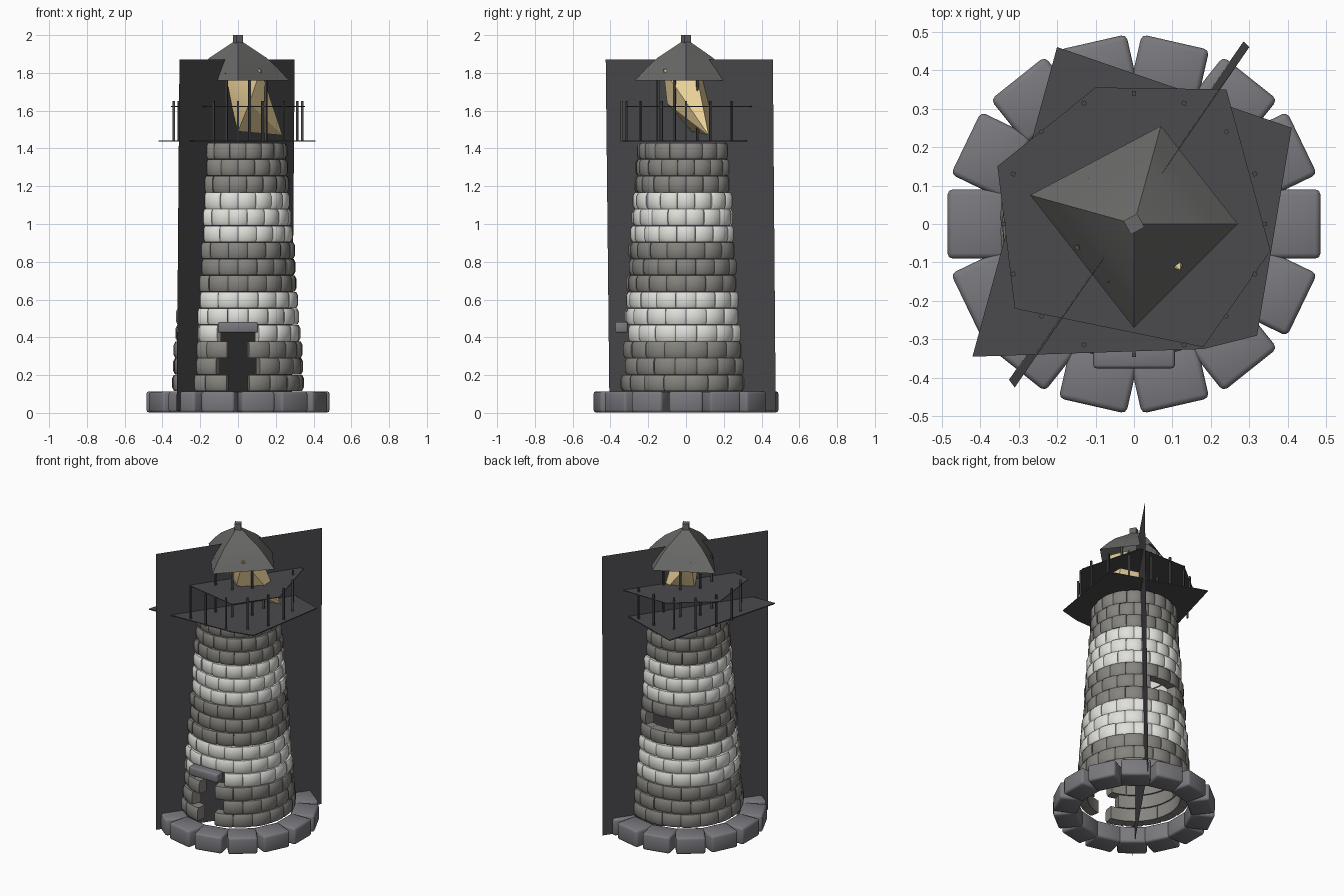
import bpy, bmesh, random
from math import sin, cos, radians, pi
from mathutils import Vector, Matrix

if "Cube" in bpy.data.objects:
    bpy.data.objects.remove(bpy.data.objects["Cube"])
random.seed(4)

def mat(name, c):
    m = bpy.data.materials.new(name)
    m.diffuse_color = (*c, 1)
    m.use_nodes = True
    m.node_tree.nodes["Principled BSDF"].inputs["Base Color"].default_value = m.diffuse_color
    return m

GREY = mat("grey_stone", (0.24, 0.23, 0.21))
WHITE = mat("white_stone", (0.75, 0.75, 0.71))
SLATE = mat("slate_stone", (0.19, 0.19, 0.21))
IRON = mat("dark_iron", (0.07, 0.07, 0.075))
ROOF = mat("roof_grey", (0.14, 0.14, 0.135))
GLOW = mat("lamp_glow", (0.85, 0.66, 0.33))

def finish(name, bm, m, smooth=None):
    bmesh.ops.recalc_face_normals(bm, faces=bm.faces)
    me = bpy.data.meshes.new(name)
    bm.to_mesh(me)
    bm.free()
    me.materials.append(m)
    ob = bpy.data.objects.new(name, me)
    bpy.context.collection.objects.link(ob)
    if smooth:
        bpy.context.view_layer.objects.active = ob
        ob.select_set(True)
        bpy.ops.object.shade_smooth_by_angle(angle=radians(smooth))
        ob.select_set(False)
    return ob

def box(bm, loc, size, rot=0, bevel=0):
    M = Matrix.Translation(loc) @ Matrix.Rotation(rot, 4, 'Z') @ Matrix.Diagonal((*size, 1))
    vs = bmesh.ops.create_cube(bm, size=1, matrix=M)["verts"]
    if bevel:
        es = list({e for v in vs for e in v.link_edges})
        bmesh.ops.bevel(bm, geom=es, offset=bevel, segments=2, profile=0.5, affect='EDGES')

def polar(r, a, z):
    return Vector((r * cos(a), r * sin(a), z))

def brick(bm, a, half, ri, ro, z0, z1):
    # cushion-faced wedge: a bulged profile swept over a few angles
    rings = []
    for t, d in ((-1, .008), (-.8, .001), (0, 0), (.8, .001), (1, .008)):
        prof = ((ri, z0), (ro - .009 - d, z0), (ro - d, z0 + .018),
                (ro - d, z1 - .018), (ro - .009 - d, z1), (ri, z1))
        rings.append([bm.verts.new(polar(r, a + t * half, z)) for r, z in prof])
    for p, q in zip(rings, rings[1:]):
        for i in range(6):
            j = (i + 1) % 6
            bm.faces.new((p[i], p[j], q[j], q[i]))
    bm.faces.new(rings[0])
    bm.faces.new(rings[-1])

def plate(name, pts, z, m, thick=.006):
    bm = bmesh.new()
    f = bm.faces.new([bm.verts.new((x, y, z)) for x, y in pts])
    ex = bmesh.ops.extrude_face_region(bm, geom=[f])["geom"]
    bmesh.ops.translate(bm, vec=(0, 0, thick), verts=[v for v in ex if isinstance(v, bmesh.types.BMVert)])
    return finish(name, bm, m)

# foundation ring of 14 stones
bm = bmesh.new()
for i in range(14):
    a = 2 * pi * i / 14
    box(bm, polar(.41, a, .058), (.15, .18, .112), a, .014)
finish("foundation_stones", bm, SLATE, 50)

# tower: 15 courses of 18 bricks in five bands, with door and rear window gaps
N, COURSES, Z0, Z1 = 18, 15, .115, 1.43
step = (Z1 - Z0) / COURSES
for band in range(5):
    bm = bmesh.new()
    for c in range(band * 3, band * 3 + 3):
        ro = .352 - .092 * c / (COURSES - 1)
        for k in range(N):
            off = -90 + 20 * k + (10 if c % 2 else 0)
            front = abs((off + 90 + 180) % 360 - 180)
            back = abs((off - 90 + 180) % 360 - 180)
            if c < 4 and front < 11 or c == 7 and back < 11:
                continue
            r = ro + random.uniform(-.004, .005)
            brick(bm, radians(off), pi / N * .99, ro - .07, r,
                  Z0 + c * step + .001, Z0 + (c + 1) * step - .001)
    finish(f"tower_band_{band + 1}", bm, WHITE if band % 2 else GREY, 50)

# door lintel
bm = bmesh.new()
box(bm, (0, -.342, .453), (.212, .066, .056), 0, .008)
finish("door_lintel", bm, SLATE, 50)

# tall dividing panel, slightly twisted
bm = bmesh.new()
bm.faces.new([bm.verts.new(p) for p in ((-.325, -.405, .01), (.285, .475, .01),
                                        (.30, .46, 1.87), (-.31, -.425, 1.87))])
finish("dividing_panel", bm, IRON)

# gallery floor and rail plate
plate("gallery_floor", [(-.42, -.345), (.18, -.325), (.32, -.29), (.41, .25), (-.2, .46)], 1.437, IRON)
plate("gallery_rail", [(-.1, .355), (.24, .35), (.355, -.07), (.18, -.32), (-.31, -.22), (-.355, .15)],
      1.62, IRON, .004)

# gallery balusters and lantern mullions
bm = bmesh.new()
for i in range(16):
    a = 2 * pi * i / 16
    box(bm, polar(.34, a, 1.545), (.011, .011, .215), a)
finish("gallery_balusters", bm, IRON)
bm = bmesh.new()
for i in range(8):
    a = 2 * pi * (i + .5) / 8
    box(bm, polar(.16, a, 1.62), (.012, .012, .36), a)
finish("lantern_mullions", bm, IRON)

# angular lamp glass
bm = bmesh.new()
for p in ((-.12, .12, 1.81), (.12, -.12, 1.82), (.235, .12, 1.47), (0, .03, 1.49), (-.1, .05, 1.6),
          (.05, .13, 1.6), (-.06, -.06, 1.77), (.13, .06, 1.77), (.06, -.1, 1.64)):
    bm.verts.new(p)
bmesh.ops.convex_hull(bm, input=bm.verts)
finish("lamp_glass", bm, GLOW, 30)

# four-sided roof with a kink in its slope
bm = bmesh.new()
eave = [(-.27, .075), (.07, .255), (.27, 0), (0, -.27)]
rings = [[bm.verts.new((x * s, y * s, z)) for x, y in eave]
         for s, z in ((1, 1.76), (.78, 1.825), (.56, 1.88))]
apex = bm.verts.new((0, 0, 1.98))
for i in range(4):
    j = (i + 1) % 4
    for p, q in zip(rings, rings[1:]):
        bm.faces.new((p[i], p[j], q[j], q[i]))
    bm.faces.new((rings[-1][i], rings[-1][j], apex))
finish("roof", bm, ROOF, 40)

# finial
bm = bmesh.new()
box(bm, (0, 0, 1.975), (.04, .04, .05), .5)
finish("roof_finial", bm, ROOF)
